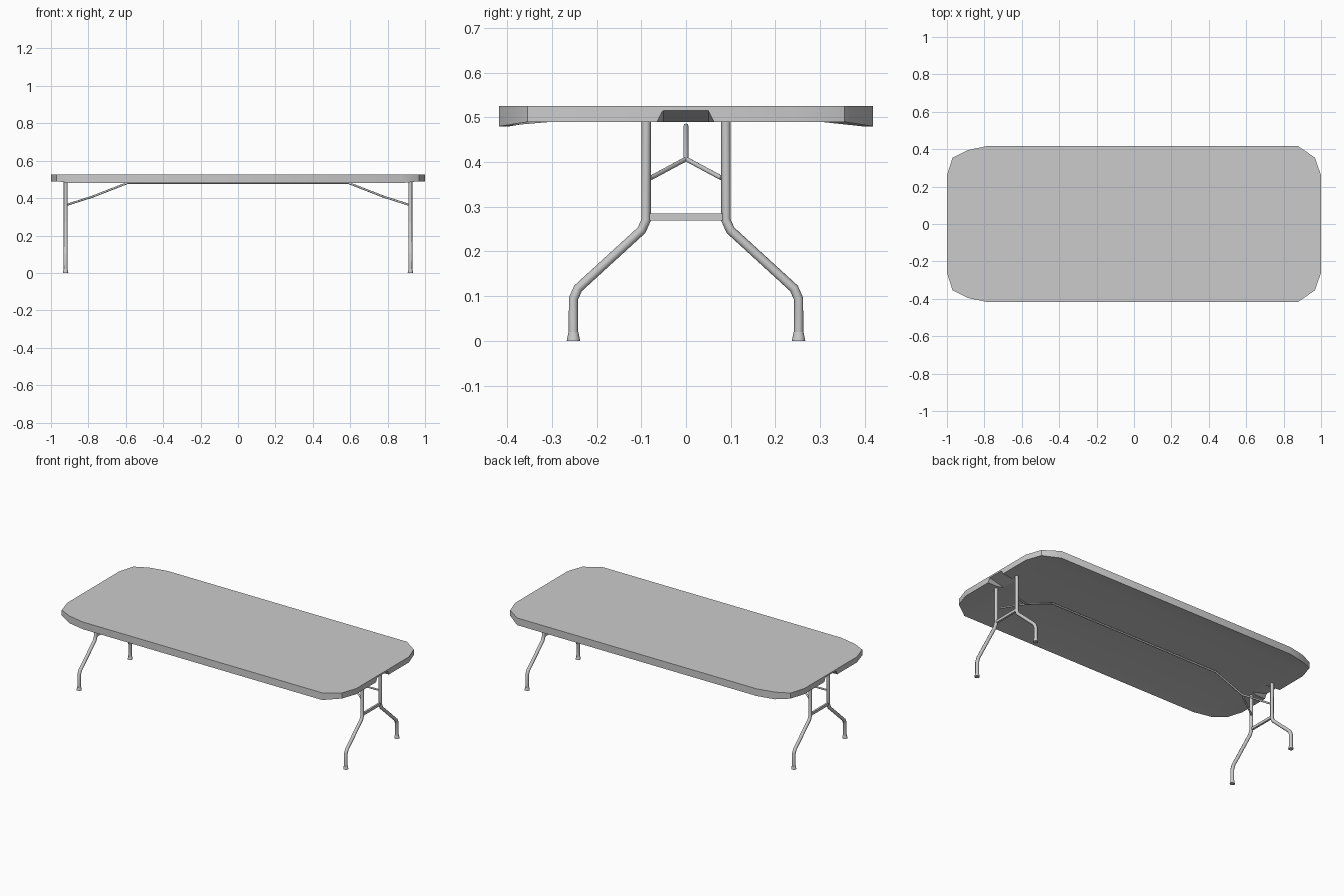
import bpy, bmesh
from mathutils import Vector

old = bpy.data.objects.get("Cube")
if old:
    bpy.data.objects.remove(old, do_unlink=True)


def material(name, grey):
    m = bpy.data.materials.new(name)
    m.use_nodes = True
    col = (grey, grey, grey, 1)
    m.diffuse_color = col
    m.node_tree.nodes["Principled BSDF"].inputs["Base Color"].default_value = col
    return m


GREY = material("light grey", 0.6)


def mesh_object(name, bm, angle=None):
    bmesh.ops.recalc_face_normals(bm, faces=bm.faces)
    me = bpy.data.meshes.new(name)
    bm.to_mesh(me)
    bm.free()
    me.materials.append(GREY)
    ob = bpy.data.objects.new(name, me)
    bpy.context.collection.objects.link(ob)
    if angle:
        bpy.ops.object.select_all(action='DESELECT')
        ob.select_set(True)
        bpy.context.view_layer.objects.active = ob
        bpy.ops.object.shade_smooth_by_angle(angle=angle)
    return ob


def tube(name, points, radius):
    cu = bpy.data.curves.new(name, 'CURVE')
    cu.dimensions = '3D'
    cu.bevel_depth = radius
    cu.bevel_resolution = 2
    cu.use_fill_caps = True
    sp = cu.splines.new('POLY')
    sp.points.add(len(points) - 1)
    for p, co in zip(sp.points, points):
        p.co = (*co, 1)
    sp.use_smooth = True
    cu.materials.append(GREY)
    ob = bpy.data.objects.new(name, cu)
    bpy.context.collection.objects.link(ob)


def rounded(points, cut=0.014):
    # replace each inner corner by two nearby points
    pts = [Vector(p) for p in points]
    out = [pts[0]]
    for a, b, c in zip(pts, pts[1:], pts[2:]):
        out += [b + (a - b).normalized() * cut, b + (c - b).normalized() * cut]
    return out + [pts[-1]]


# Table top: slab with uneven clipped corners, underside lower along the long sides
half = [(1, 0.26), (0.967, 0.355), (0.875, 0.418),
        (-0.78, 0.418), (-0.89, 0.395), (-0.97, 0.355), (-1, 0.26)]
outline = half + [(x, -y) for x, y in reversed(half)]
bm = bmesh.new()
top, low, inner = [], [], []
for x, y in outline:
    drop = 0.48 if abs(x) < 0.9 else 0.49
    top.append(bm.verts.new((x, y, 0.525)))
    low.append(bm.verts.new((x, y, drop)))
    inner.append(bm.verts.new((x * 0.93, y * 0.85, 0.49)))
n = len(outline)
bm.faces.new(top)
bm.faces.new(inner)
for i in range(n):
    j = (i + 1) % n
    bm.faces.new((top[i], top[j], low[j], low[i]))
    bm.faces.new((low[i], low[j], inner[j], inner[i]))
table_top = mesh_object("table_top", bm, 0.61)

# Sloping finger notches cut under both ends
for s in (1, -1):
    bm = bmesh.new()
    rings = []
    for x, high in ((1.02, 0.52), (0.88, 0.485)):
        rings.append([bm.verts.new((s * x, y, z)) for y, z in
                      ((-0.075, 0.47), (0.075, 0.47), (0.05, high), (-0.05, high))])
    a, b = rings
    bm.faces.new(a)
    bm.faces.new(b)
    for i in range(4):
        j = (i + 1) % 4
        bm.faces.new((a[i], a[j], b[j], b[i]))
    cutter = mesh_object("notch_cutter", bm)
    mod = table_top.modifiers.new("notch", 'BOOLEAN')
    mod.operation = 'DIFFERENCE'
    mod.solver = 'EXACT'
    mod.object = cutter
    bpy.context.view_layer.objects.active = table_top
    bpy.ops.object.modifier_apply(modifier=mod.name)
    bpy.data.objects.remove(cutter, do_unlink=True)

# Folding leg frames
for s, end in ((1, "left"), (-1, "right")):
    x = s * 0.922
    for t, side in ((1, "back"), (-1, "front")):
        tube(f"{end}_{side}_leg", rounded([(x, t * 0.089, 0.495), (x, t * 0.089, 0.257),
                                           (x, t * 0.252, 0.108), (x, t * 0.252, 0.01)]), 0.0105)
        bm = bmesh.new()
        bmesh.ops.create_cone(bm, cap_ends=True, segments=12, radius1=0.015,
                              radius2=0.011, depth=0.02)
        bmesh.ops.translate(bm, verts=bm.verts, vec=(x, t * 0.252, 0.01))
        mesh_object(f"{end}_{side}_foot", bm, 0.7)
        # Forked end of the folding brace
        tube(f"{end}_{side}_brace_fork", [(s * 0.78, 0, 0.407), (s * 0.915, t * 0.08, 0.364)], 0.0055)
    # Flat bar between the legs
    bm = bmesh.new()
    bmesh.ops.create_cube(bm, size=1)
    bmesh.ops.scale(bm, vec=(0.012, 0.17, 0.016), verts=bm.verts)
    bmesh.ops.translate(bm, vec=(x, 0, 0.277), verts=bm.verts)
    mesh_object(f"{end}_cross_bar", bm)

# Long brace rod beneath the top
tube("brace_rod", [(-0.78, 0, 0.407), (-0.59, 0, 0.481), (0.59, 0, 0.481), (0.78, 0, 0.407)], 0.0055)
